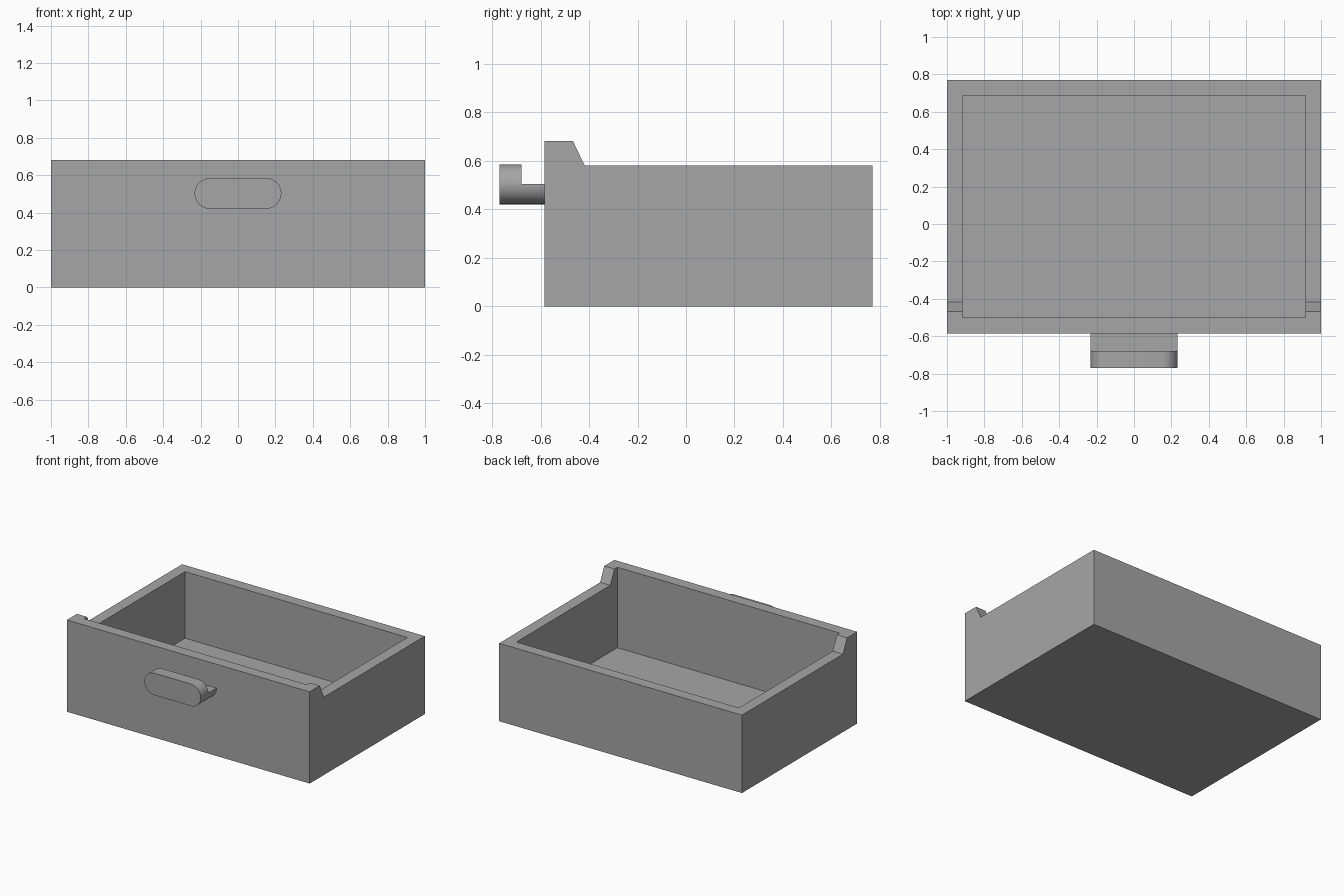
import bpy, bmesh, math
from mathutils import Vector

cube = bpy.data.objects.get("Cube")
if cube:
    bpy.data.objects.remove(cube, do_unlink=True)

GREY = (0.38, 0.38, 0.38, 1)
grey = bpy.data.materials.new("plain_grey")
grey.use_nodes = True
grey.diffuse_color = GREY
grey.node_tree.nodes["Principled BSDF"].inputs["Base Color"].default_value = GREY


def prism(name, points, direction):
    """Extrude a closed outline of 3D points along a direction."""
    bm = bmesh.new()
    face = bm.faces.new([bm.verts.new(p) for p in points])
    ext = bmesh.ops.extrude_face_region(bm, geom=[face], use_keep_orig=True)
    moved = [g for g in ext["geom"] if isinstance(g, bmesh.types.BMVert)]
    bmesh.ops.translate(bm, verts=moved, vec=Vector(direction))
    bmesh.ops.recalc_face_normals(bm, faces=bm.faces[:])
    mesh = bpy.data.meshes.new(name)
    bm.to_mesh(mesh)
    bm.free()
    obj = bpy.data.objects.new(name, mesh)
    bpy.context.collection.objects.link(obj)
    mesh.materials.append(grey)
    return obj


def box(name, x, y, z):
    base = [(x[0], y[0], z[0]), (x[1], y[0], z[0]),
            (x[1], y[1], z[0]), (x[0], y[1], z[0])]
    return prism(name, base, (0, 0, z[1] - z[0]))


def cut(obj, cutter):
    """Subtract the cutter, apply the result and remove the cutter."""
    cutter.hide_render = True
    mod = obj.modifiers.new("cut", "BOOLEAN")
    mod.operation = "DIFFERENCE"
    mod.solver = "EXACT"
    mod.object = cutter
    bpy.ops.object.select_all(action="DESELECT")
    bpy.context.view_layer.objects.active = obj
    obj.select_set(True)
    bpy.ops.object.modifier_apply(modifier=mod.name)
    bpy.data.objects.remove(cutter, do_unlink=True)


FRONT, BACK = -0.585, 0.77
RIM, FRONT_TOP, WALL = 0.58, 0.683, 0.084

# Drawer box: side outline with the raised front, hollowed from above
outline = [(FRONT, 0), (BACK, 0), (BACK, RIM), (-0.418, RIM),
           (-0.467, FRONT_TOP), (FRONT, FRONT_TOP)]
drawer = prism("drawer_box", [(-1, y, z) for y, z in outline], (2, 0, 0))
cut(drawer, box("cavity", (-1 + WALL, 1 - WALL),
                (FRONT + WALL, BACK - WALL), (WALL, 1)))

# Handle: rounded bar, notched behind its upper half to form a finger grip
HALF, RADIUS, MID, STEPS = 0.232, 0.082, 0.503, 20
stadium = []
for side in (1, -1):
    for i in range(STEPS + 1):
        a = math.pi * (i / STEPS - 0.5)
        stadium.append((side * (HALF - RADIUS + RADIUS * math.cos(a)), -BACK,
                        MID + side * RADIUS * math.sin(a)))
handle = prism("handle", stadium, (0, FRONT + BACK, 0))
cut(handle, box("finger_notch", (-0.5, 0.5), (-0.68, -0.5), (0.505, 0.8)))
bpy.ops.object.shade_smooth_by_angle(angle=math.radians(30))
